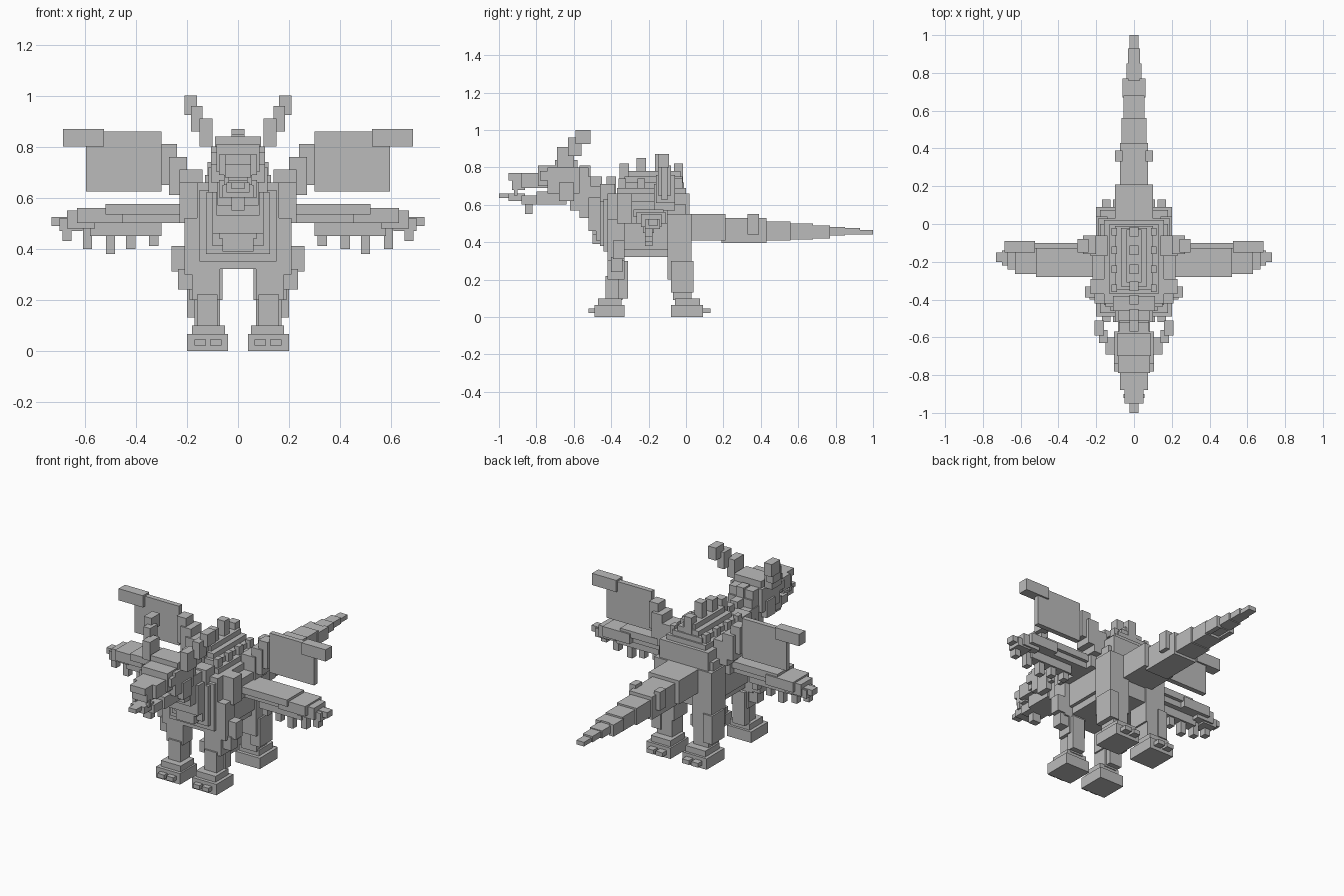
import bpy
import bmesh
from mathutils import Matrix, Vector

default_cube = bpy.data.objects.get("Cube")
if default_cube:
    bpy.data.objects.remove(default_cube, do_unlink=True)

# One flat stone grey for the whole creature
stone = bpy.data.materials.new("stone_grey")
stone.use_nodes = True
grey = (0.5, 0.5, 0.5, 1)
stone.diffuse_color = grey
stone.node_tree.nodes["Principled BSDF"].inputs["Base Color"].default_value = grey


def block(name, x, y, z):
    """Box between (low, high) pairs given in hundredths of a unit."""
    low, high = Vector((x[0], y[0], z[0])) / 100, Vector((x[1], y[1], z[1])) / 100
    mesh = bpy.data.meshes.new(name)
    bm = bmesh.new()
    bmesh.ops.create_cube(bm, size=1)
    size = high - low
    place = Matrix.Translation((low + high) / 2) @ Matrix.Diagonal((*size, 1))
    bmesh.ops.transform(bm, matrix=place, verts=bm.verts)
    bm.to_mesh(mesh)
    bm.free()
    mesh.materials.append(stone)
    part = bpy.data.objects.new(name, mesh)
    bpy.context.collection.objects.link(part)
    return part


def middle(name, half, y, z):
    return block(name, (-half, half), y, z)


def pair(name, x, y, z):
    block("left_" + name, x, y, z)
    block("right_" + name, (-x[1], -x[0]), y, z)


# Torso with a stepped back and a stepped chest
middle("torso", 16, (-42, 2), (32, 66))
pair("flank_panel", (16, 18), (-37, 0), (36, 60))
for step in range(4):
    middle("back_ledge", 13 - 3 * step, (-37 + 2 * step, 0 - step), (66 + 3 * step, 69 + 3 * step))
    middle("chest_plate", 15 - 2.5 * step, (-44 - 2 * step, -42 - 2 * step), (35 + 3 * step, 63 - step))
middle("belly_plate", 6, (-50, -44), (39, 46))
middle("chest_collar", 11, (-46, -38), (60, 71))

# Spines along the back and nape
for y, top in ((-40, 75), (-33, 82), (-24, 85), (-14, 87), (-4, 82)):
    middle("back_spine", 2.5, (y - 2.5, y + 2.5), (65, top))
for y, top in ((-54, 81), (-48, 75)):
    middle("nape_spine", 2.5, (y - 3, y + 3), (62, top))
for y in (-34, -24, -14, -4):
    pair("side_spine", (9, 12), (y - 2, y + 2), (66, 74))

# Neck
middle("neck_base", 10, (-52, -42), (46, 64))
middle("neck_middle", 8.5, (-57, -46), (53, 70))
middle("neck_top", 8, (-62, -51), (57, 75))

# Head, snout and jaw
middle("skull", 10.5, (-74, -57), (66, 80))
middle("crown", 9, (-70, -58), (80, 84))
middle("skull_back", 8, (-58, -52), (65, 80))
pair("cheek", (8, 11.5), (-68, -60), (62, 72))
middle("brow", 8.5, (-79, -70), (70, 81))
middle("upper_snout", 7.5, (-88, -74), (69, 77))
middle("snout_tip", 5, (-93, -86), (68, 75))
middle("nose_ridge", 5, (-95, -87), (73, 77))
pair("eye_block", (7, 10.5), (-78, -73), (73, 78))
middle("jaw_root", 7.5, (-80, -64), (60, 67))
middle("jaw", 6, (-88, -76), (60, 65))
middle("jaw_front", 4.5, (-95, -86), (62, 66))
middle("jaw_tip", 2.5, (-100, -93), (63.5, 66))
middle("chin_spike", 2.5, (-86, -82), (55, 61))
pair("fang", (3.5, 5.5), (-92, -90), (65, 69))

# Horns climbing outward and back
pair("horn_root", (10, 15), (-69, -60), (80, 91))
pair("horn_middle", (14, 18.5), (-63, -56), (86, 96))
pair("horn_tip", (16, 21), (-59, -51), (92.5, 100))

# Forelegs and hind legs
pair("foreleg_upper", (7, 18), (-42, -33), (20, 42))
pair("foreleg_lower", (8, 16), (-43, -34), (9, 22))
pair("foreleg_back", (9, 17), (-36, -31), (10, 30))
pair("foreleg_shoulder", (15, 21), (-42, -33), (30, 52))
pair("elbow_plate", (17, 23.5), (-40, -34), (24, 32))
pair("elbow_spike", (20, 26), (-39, -33), (31, 41))
pair("hind_shin", (7, 17), (-7, 3), (9, 24))
pair("hind_thigh", (6, 19), (-10, 3), (20, 55))
pair("hip_plate", (14, 20), (-8, 4), (13, 30))
for name, rear, front, toe in (("fore", -33, -49, (-52, -48)), ("hind", 9, -8, (9, 13))):
    pair(name + "_foot", (4, 20), (front, rear), (0, 6.5))
    pair(name + "_ankle", (5, 18), (front + 2, rear - 1.5), (6.5, 10))
    for x in (6.5, 12.5):
        pair(name + "_toe", (x, x + 4.5), toe, (2, 4.5))

# Tail of shrinking segments with paired barbs
tail = ((0, 21, 10, 41, 55), (19, 43, 7.5, 39.5, 53), (43, 56, 6.5, 41, 51), (56, 68, 5.5, 41.5, 50),
        (68, 76, 4.8, 43, 49), (76, 85, 4, 43.5, 48), (85, 93, 3.2, 44, 47.5), (93, 100, 2.5, 44, 46.5))
for start, end, half, bottom, top in tail:
    middle("tail_segment", half, (start, end), (bottom, top))
pair("tail_barb", (6, 10), (33, 39), (44, 55))
pair("tail_tip_barb", (3, 6), (67, 77), (42, 49))

# Wing shoulders rising in steps to an upright sail
pair("shoulder_pad", (15, 22), (-30, -10), (50, 62))
pair("shoulder_front", (16, 23), (-37, -29), (50, 66))
pair("wing_root", (14, 23), (-17, -6), (57, 71))
pair("wing_elbow", (20, 27), (-16, -6), (61, 76))
pair("wing_post", (24, 30), (-15, -8), (65, 81))
pair("wing_sail", (30, 59.5), (-13, -10), (62.5, 86))
pair("wing_finger", (52.5, 68.5), (-15, -9), (80, 87))

# Lower outstretched arms with hanging claws
pair("arm_panel", (16, 52), (-28, -12), (53.5, 57.5))
pair("arm_under", (18, 50), (-25, -14), (50, 53.5))
pair("forearm", (45, 63), (-26.5, -11), (50, 56))
pair("arm_rail", (30, 58), (-23, -17), (45, 51))
pair("wrist", (56, 67), (-24, -13), (48, 55))
pair("hand", (61, 70), (-22, -14), (47, 52))
pair("finger_tip", (67, 73), (-20, -15), (49, 52.5))
for x, bottom in ((33, 41), (42, 40), (50, 38), (59, 40), (67, 43)):
    pair("hanging_claw", (x - 1.8, x + 1.8), (-22, -18), (bottom, 50))
